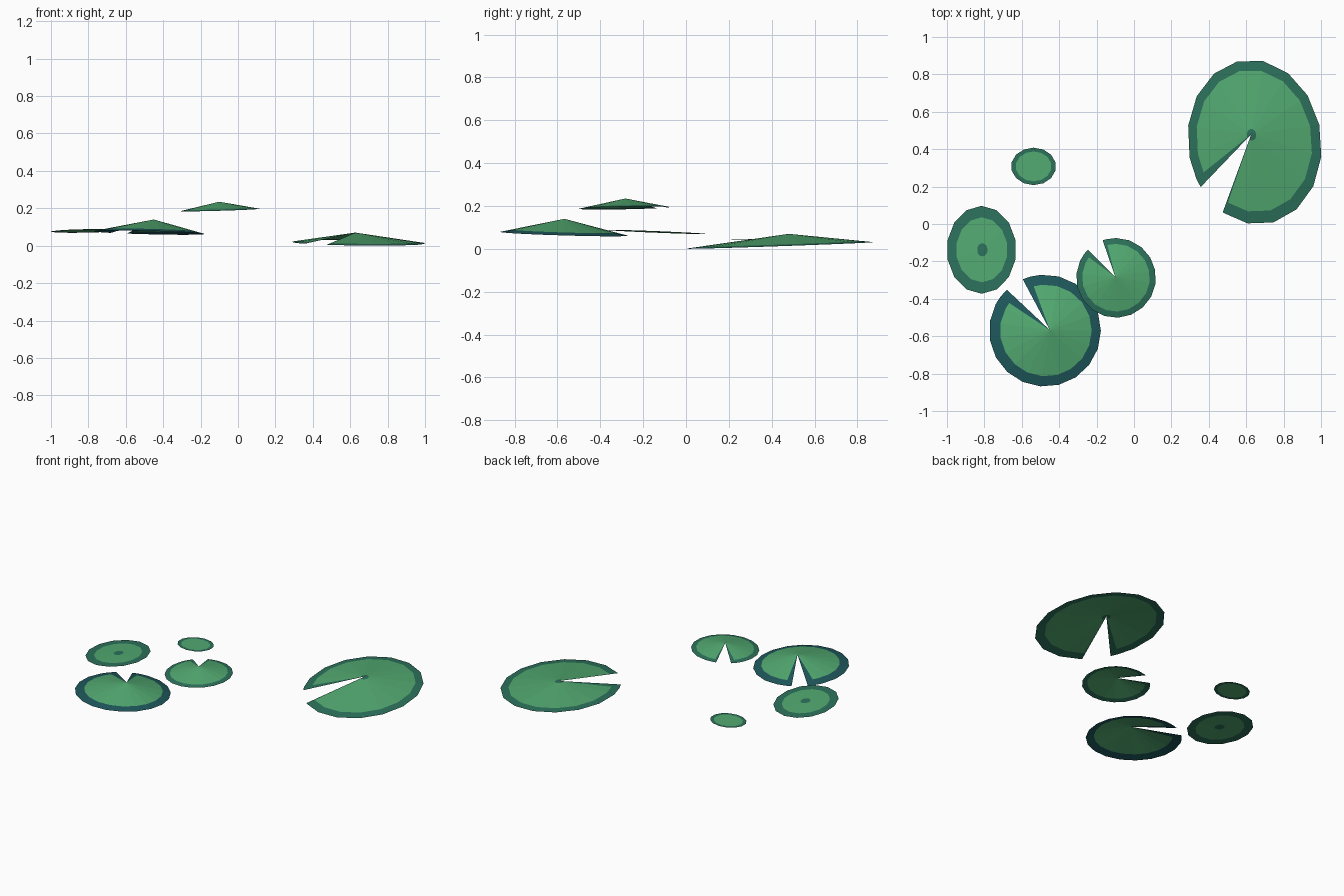
import bpy, bmesh, math

if "Cube" in bpy.data.objects:
    bpy.data.objects.remove(bpy.data.objects["Cube"])


def material(name, rgb):
    m = bpy.data.materials.new(name)
    m.diffuse_color = (*rgb, 1)
    m.use_nodes = True
    m.node_tree.nodes["Principled BSDF"].inputs["Base Color"].default_value = m.diffuse_color
    return m


LEAF = material("leaf green", (0.085, 0.40, 0.165))
RIM = material("dark green rim", (0.025, 0.165, 0.105))
TEAL = material("deep teal rim", (0.013, 0.096, 0.105))


def pad(name, centre, radii, apex, z, slope, segs, rim, rim_mat,
        turn=0, notch=None, edges=(0, 0), hub=0):
    """Thin cone sheet: hub, leaf and rim rings, with an optional notch cut."""
    cx, cy = centre
    if notch:
        start, end = notch[0], notch[1] + 360
        step = (end - start) / segs
        angles = [start + step * i for i in range(segs + 1)]
        # thin dark wedges beside the notch
        angles.insert(1, start + edges[0])
        angles.insert(-1, end - edges[1])
    else:
        angles = [360 * (i + 0.5) / segs for i in range(segs)]

    outer = []
    t = math.radians(turn)
    for a in map(math.radians, angles):
        u, v = radii[0] * math.cos(a), radii[1] * math.sin(a)
        x = u * math.cos(t) - v * math.sin(t)
        y = u * math.sin(t) + v * math.cos(t)
        outer.append((cx + x, cy + y, z + slope[0] * x + slope[1] * y))

    bm = bmesh.new()
    tip = bm.verts.new(apex)
    scales = ([hub] if hub else []) + [rim, 1]
    rings = [[bm.verts.new([p + (q - p) * s for p, q in zip(apex, o)])
              for o in outer] for s in scales]
    n = len(outer)
    spans = n - 1 if notch else n
    for i in range(spans):
        j = (i + 1) % n
        side = notch and i in (0, spans - 1)
        f = bm.faces.new((tip, rings[0][i], rings[0][j]))
        f.material_index = 1 if side or hub else 0
        for k in range(len(rings) - 1):
            a, b = rings[k], rings[k + 1]
            f = bm.faces.new((a[i], b[i], b[j], a[j]))
            f.material_index = 1 if side or k == len(rings) - 2 else 0
    mesh = bpy.data.meshes.new(name)
    bm.to_mesh(mesh)
    bm.free()
    mesh.materials.append(LEAF)
    mesh.materials.append(rim_mat)
    ob = bpy.data.objects.new(name, mesh)
    bpy.context.collection.objects.link(ob)


# Large notched pad
pad("large_lily_pad", (0.645, 0.438), (0.357, 0.442), (0.627, 0.48, 0.07),
    0.016, (-0.01, 0.0345), 15, 0.865, RIM, turn=8, notch=(231.8, 206.6),
    edges=(1.5, 7), hub=0.07)
# Medium notched pad with teal rim
pad("teal_rimmed_lily_pad", (-0.476, -0.57), (0.299, 0.299), (-0.45, -0.567, 0.14),
    0.07, (-0.025, -0.03), 18, 0.82, TEAL, notch=(133, 113.4), edges=(10, 8))
# Raised notched pad
pad("raised_lily_pad", (-0.096, -0.288), (0.213, 0.213), (-0.1, -0.283, 0.235),
    0.191, (0.03, 0.02), 17, 0.85, RIM, notch=(135, 109.6), edges=(8, 5))
# Oval pad with centre spot
pad("oval_lily_pad", (-0.815, -0.138), (0.186, 0.235), (-0.81, -0.138, 0.083),
    0.079, (0.02, -0.04), 14, 0.74, RIM, hub=0.15)
# Small flat pad
pad("small_lily_pad", (-0.537, 0.308), (0.12, 0.1), (-0.537, 0.308, 0.045),
    0.045, (0.01, 0.0), 14, 0.8, RIM)
